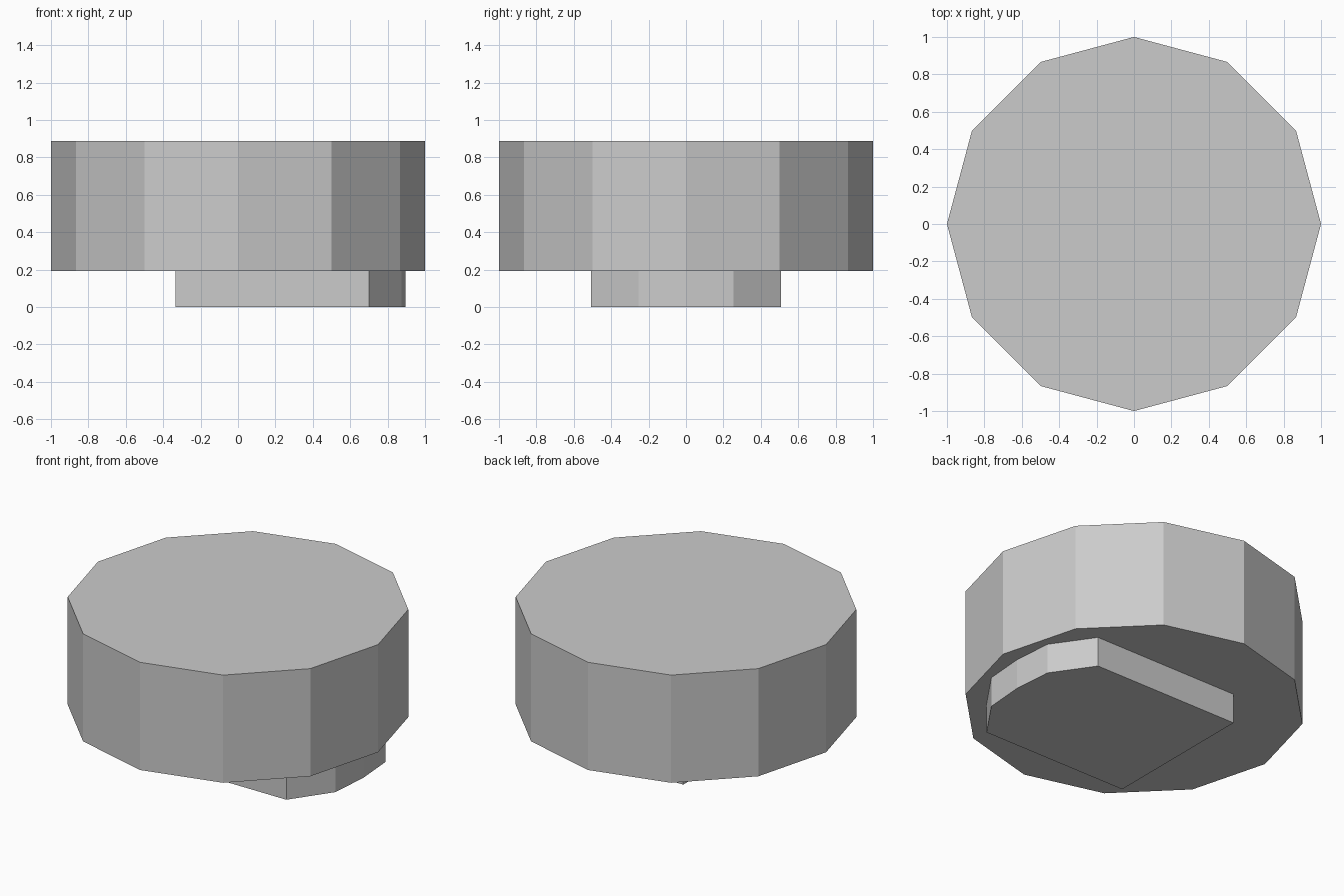
import bpy, bmesh
from math import cos, sin, pi

if "Cube" in bpy.data.objects:
    bpy.data.objects.remove(bpy.data.objects["Cube"])


def prism(name, outline, z0, z1):
    """Extrude a flat outline from z0 up to z1."""
    bm = bmesh.new()
    base = bm.faces.new([bm.verts.new((x, y, z0)) for x, y in outline])
    top = bmesh.ops.extrude_face_region(bm, geom=[base], use_keep_orig=True)
    moved = [v for v in top["geom"] if isinstance(v, bmesh.types.BMVert)]
    bmesh.ops.translate(bm, vec=(0, 0, z1 - z0), verts=moved)
    bmesh.ops.recalc_face_normals(bm, faces=bm.faces)
    mesh = bpy.data.meshes.new(name)
    bm.to_mesh(mesh)
    bm.free()
    obj = bpy.data.objects.new(name, mesh)
    bpy.context.collection.objects.link(obj)
    return obj


# Twelve-sided drum
drum = [(cos(i * pi / 6), sin(i * pi / 6)) for i in range(12)]
prism("drum_body", drum, 0.193, 0.888)

# Off-centre foot: straight at the left, rounded at the right, mirrored in y
half = [(0.875, 0.255), (0.70, 0.507), (-0.335, 0.507)]
foot = [(0.895, 0)] + half + [(x, -y) for x, y in reversed(half)]
prism("foot", foot, 0.0, 0.193)
